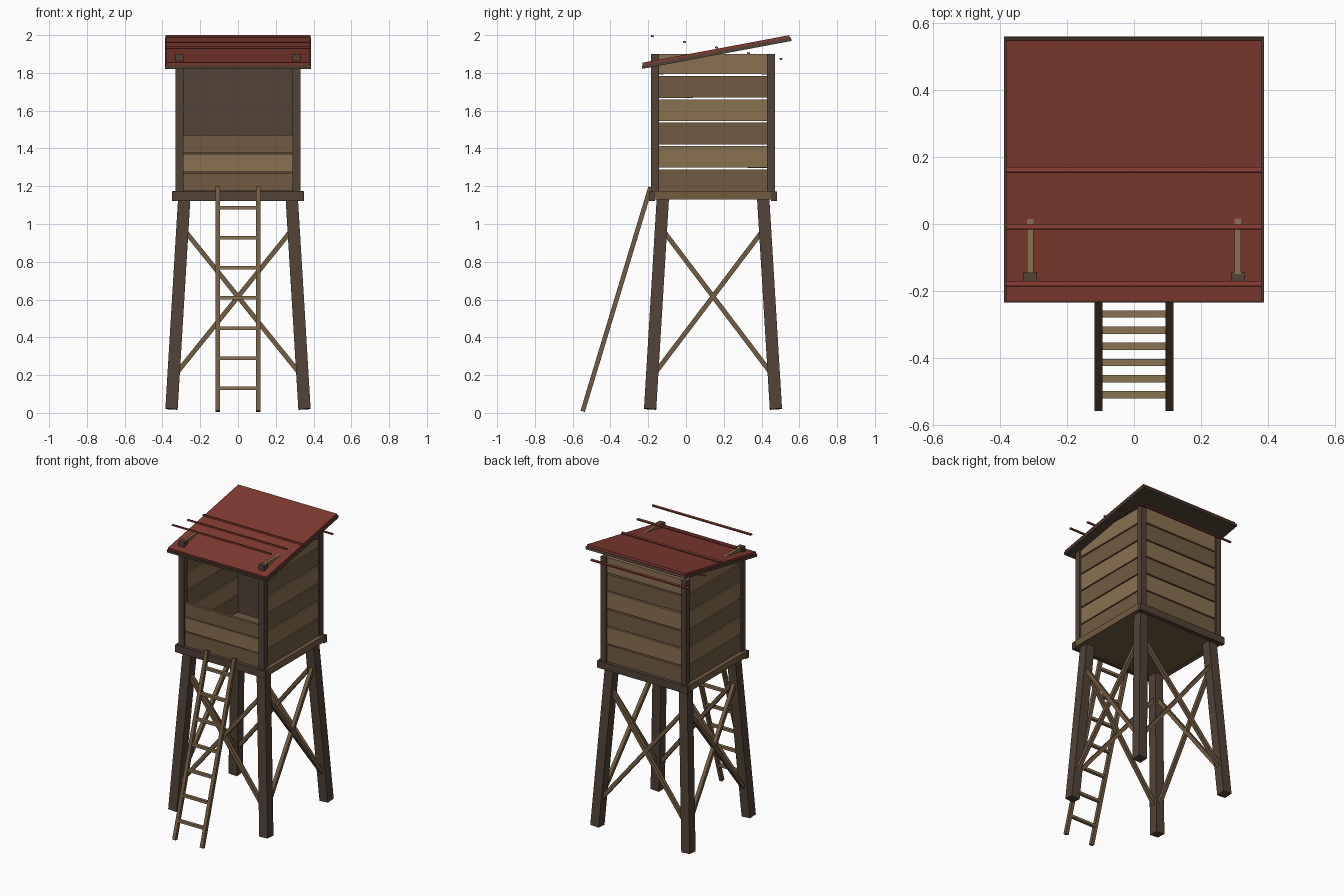
import bpy, random
from math import radians
from mathutils import Vector, Matrix, Euler

if "Cube" in bpy.data.objects:
    bpy.data.objects.remove(bpy.data.objects["Cube"])

random.seed(4)


def material(name, rgb):
    m = bpy.data.materials.new(name)
    m.diffuse_color = (*rgb, 1)
    m.use_nodes = True
    m.node_tree.nodes["Principled BSDF"].inputs["Base Color"].default_value = m.diffuse_color
    return m


DARK = material("dark_wood", (0.085, 0.055, 0.037))
MID = material("mid_wood", (0.17, 0.105, 0.052))
LIGHT = material("light_wood", (0.255, 0.165, 0.08))
RED = material("red_roof", (0.22, 0.045, 0.03))


def box(name, center, size, mat, rot=(0, 0, 0)):
    x, y, z = (s / 2 for s in size)
    verts = [(a, b, c) for a in (-x, x) for b in (-y, y) for c in (-z, z)]
    faces = [(0, 1, 3, 2), (4, 6, 7, 5), (0, 4, 5, 1),
             (2, 3, 7, 6), (0, 2, 6, 4), (1, 5, 7, 3)]
    me = bpy.data.meshes.new(name)
    me.from_pydata(verts, [], faces)
    me.materials.append(mat)
    ob = bpy.data.objects.new(name, me)
    bpy.context.collection.objects.link(ob)
    ob.matrix_world = Matrix.Translation(center) @ Euler(rot).to_matrix().to_4x4()
    return ob


def beam(name, p, q, w, d, mat, side=(1, 0, 0)):
    """Box running from p to q; w is measured along the side direction."""
    p, q = Vector(p), Vector(q)
    z = (q - p).normalized()
    x = Vector(side)
    x = (x - z * x.dot(z)).normalized()
    ob = box(name, (0, 0, 0), (w, d, (q - p).length), mat)
    rot = Matrix((x, z.cross(x), z)).transposed().to_4x4()
    ob.matrix_world = Matrix.Translation((p + q) / 2) @ rot
    return ob


CY = 0.143          # cabin centre in y


def leg_point(sx, sy, z):
    t = (z - 0.02) / 1.11
    return Vector((sx * (0.352 - 0.067 * t), CY + sy * (0.333 - 0.067 * t), z))


# Splayed legs
for sx in (-1, 1):
    for sy in (-1, 1):
        beam("leg", leg_point(sx, sy, 0.02), leg_point(sx, sy, 1.14), 0.065, 0.065, DARK)

# Cross braces on all four sides
LO, HI = 0.19, 0.98
for s in (-1, 1):
    for d in (-1, 1):
        beam("cross_brace", leg_point(d, s, LO), leg_point(-d, s, HI), 0.025, 0.025, MID, (0, 1, 0))
        beam("side_cross_brace", leg_point(s, d, LO), leg_point(s, -d, HI), 0.025, 0.025, MID)

# Platform with rim beams
box("floor", (0, CY, 1.152), (0.66, 0.63, 0.04), MID)
for s in (-1, 1):
    box("rim_beam", (0, CY + s * 0.323, 1.146), (0.70, 0.03, 0.05), DARK)
    box("side_rim_beam", (s * 0.333, CY, 1.152), (0.03, 0.645, 0.045), MID)

# Corner posts
for sx in (-1, 1):
    for sy in (-1, 1):
        box("corner_post", (sx * 0.31, CY + sy * 0.307, 1.535), (0.042, 0.04, 0.73), DARK)

# Plank walls: full on sides and back, half height in front
PITCH = 0.1235
for i in range(6):
    z = 1.232 + i * PITCH
    h = 0.115 if i < 5 else 0.107
    zc = z if i < 5 else z - 0.003
    mat = LIGHT if i % 2 else MID

    def tilt():
        return radians(random.uniform(-0.25, 0.25))
    for s in (-1, 1):
        box("side_plank", (s * 0.31, CY, zc), (0.02, 0.585, h), mat, (tilt() * 0.3, 0, 0))
    box("back_plank", (0, CY + 0.307, zc), (0.59, 0.02, h), mat, (0, tilt(), 0))
    if i < 3:
        front_z = 1.222 + i * 0.101
        box("front_plank", (0, CY - 0.307, front_z), (0.59, 0.02, 0.095), mat, (0, tilt(), 0))

# Dark lining inside the back wall
box("back_lining", (0, CY + 0.292, 1.535), (0.59, 0.01, 0.73), DARK)

# Sloped roof: dark deck with red sheet on top
SLOPE = radians(10.6)
roof = Matrix.Translation((0, 0.161, 1.912)) @ Matrix.Rotation(SLOPE, 4, 'X')
for name, dz, size, mat in (("roof_deck", -0.008, (0.775, 0.804, 0.018), DARK),
                            ("roof_sheet", 0.008, (0.762, 0.792, 0.014), RED)):
    ob = box(name, (0, 0, 0), size, mat)
    ob.matrix_world = roof @ Matrix.Translation((0, 0, dz))

# Thin battens stepping down toward the back, against the roof slope
for i in range(5):
    box("roof_batten", (0, -0.178 + i * 0.17, 1.994 - i * 0.030),
        (0.765, 0.015, 0.009), RED, (-SLOPE, 0, 0))

# Leaning ladder
for s in (-1, 1):
    beam("ladder_rail", (s * 0.106, -0.547, 0.008), (s * 0.106, -0.188, 1.195), 0.024, 0.024, MID)
for i in range(7):
    z = 0.13 + i * 0.1595
    box("ladder_rung", (0, -0.547 + (z - 0.008) * 0.3025, z), (0.20, 0.022, 0.018), LIGHT)
